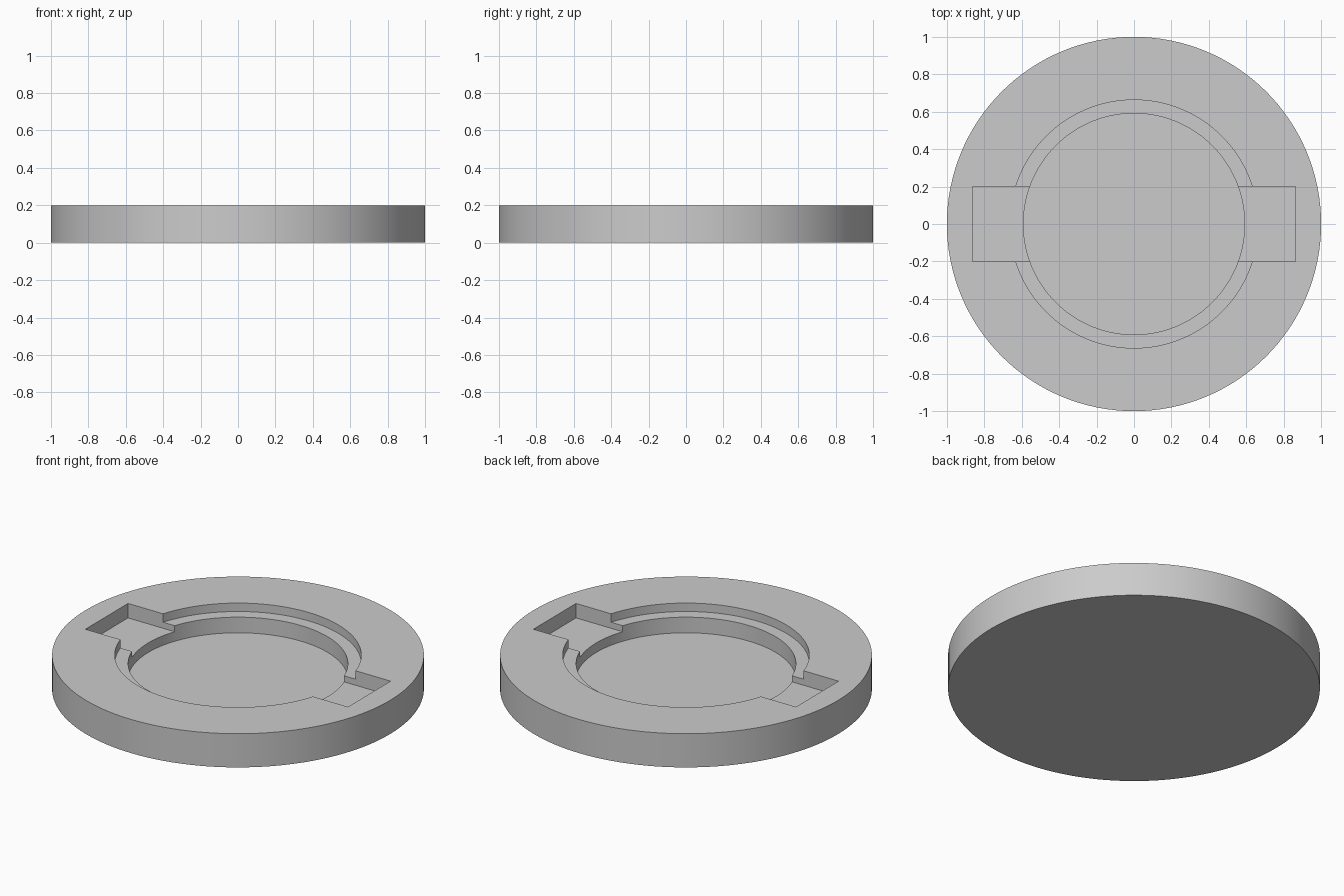
import bpy
import math

if "Cube" in bpy.data.objects:
    bpy.data.objects.remove(bpy.data.objects["Cube"])

HEIGHT = 0.2
SEGMENTS = 128

grey = bpy.data.materials.new("plain grey")
grey.diffuse_color = (0.6, 0.6, 0.6, 1.0)
grey.use_nodes = True
grey.node_tree.nodes["Principled BSDF"].inputs["Base Color"].default_value = grey.diffuse_color


def disc(name, radius, bottom, top):
    bpy.ops.mesh.primitive_cylinder_add(vertices=SEGMENTS, radius=radius, depth=top - bottom,
                                        location=(0, 0, (bottom + top) / 2))
    bpy.context.object.name = name
    return bpy.context.object


def block(name, size_x, size_y, bottom, top):
    bpy.ops.mesh.primitive_cube_add(size=1, location=(0, 0, (bottom + top) / 2))
    ob = bpy.context.object
    ob.name = name
    ob.scale = (size_x, size_y, top - bottom)
    bpy.ops.object.transform_apply(location=False, rotation=False, scale=True)
    return ob


# round base plate
base = disc("round_base", 1.0, 0.0, HEIGHT)
base.data.materials.append(grey)

# shallow ledge, deep central well, and slot forming the two side pockets
cutters = [
    disc("ledge_cutter", 0.663, 0.15, 0.4),
    block("pocket_cutter", 1.724, 0.4, 0.114, 0.43),
    disc("well_cutter", 0.591, 0.057, 0.46),
]
for cutter in cutters:
    cutter.hide_render = True
    mod = base.modifiers.new(cutter.name, 'BOOLEAN')
    mod.operation = 'DIFFERENCE'
    mod.solver = 'EXACT'
    mod.object = cutter

# apply the cuts and smooth the round walls
bpy.ops.object.select_all(action='DESELECT')
base.select_set(True)
bpy.context.view_layer.objects.active = base
for cutter in cutters:
    bpy.ops.object.modifier_apply(modifier=cutter.name)
    bpy.data.objects.remove(cutter, do_unlink=True)
bpy.ops.object.shade_smooth_by_angle(angle=math.radians(30))
